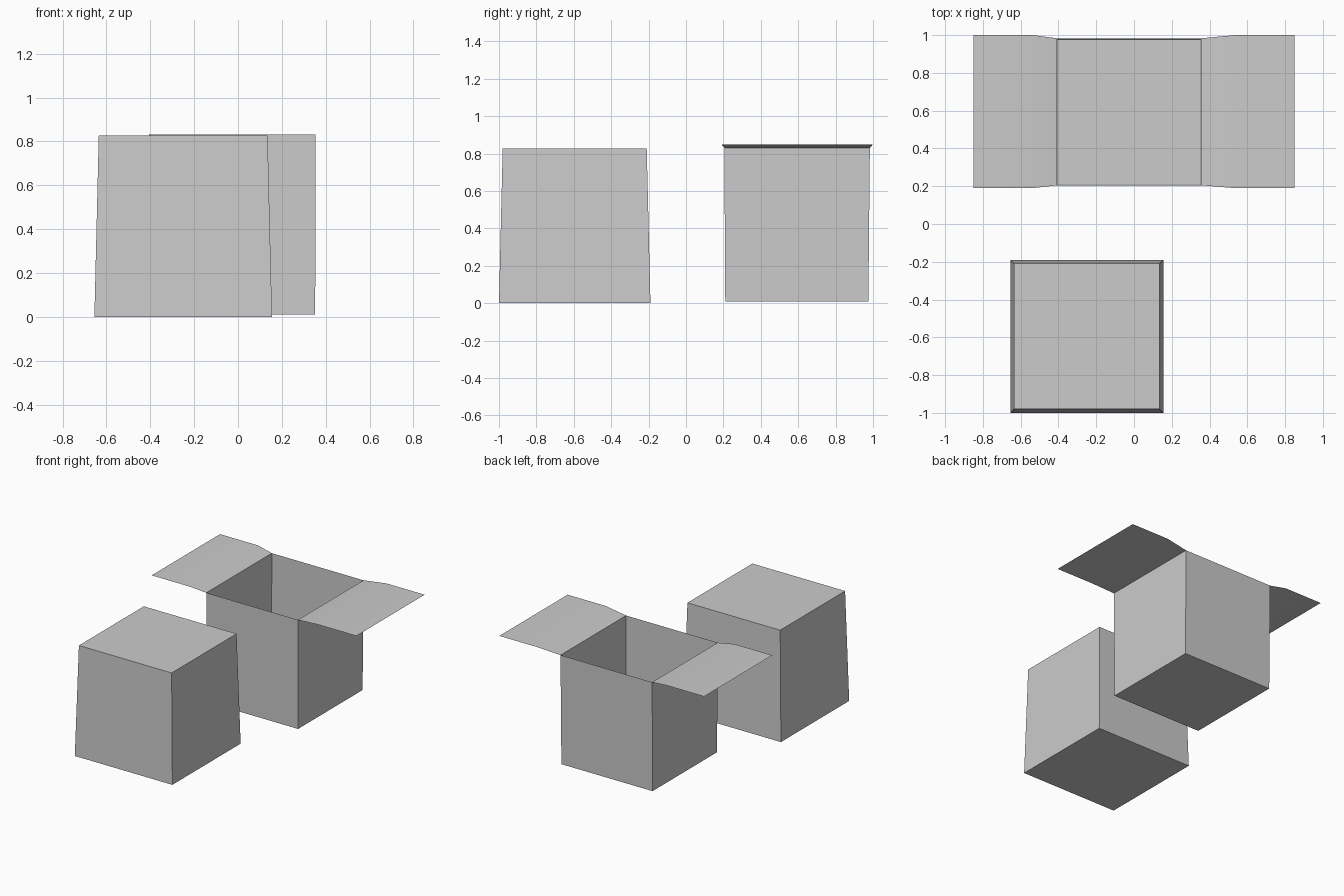
import bpy, bmesh

if "Cube" in bpy.data.objects:
    bpy.data.objects.remove(bpy.data.objects["Cube"])


def finish(name, bm):
    mesh = bpy.data.meshes.new(name)
    bm.to_mesh(mesh)
    bm.free()
    obj = bpy.data.objects.new(name, mesh)
    bpy.context.collection.objects.link(obj)
    return obj


def tapered_box(name, bottom, top, z0, z1, closed):
    """bottom / top are (x0, x1, y0, y1) rectangles."""
    bm = bmesh.new()

    def ring(r, z):
        return [bm.verts.new((r[i], r[j], z)) for i, j in ((0, 2), (1, 2), (1, 3), (0, 3))]

    lo, hi = ring(bottom, z0), ring(top, z1)
    bm.faces.new(lo[::-1])
    if closed:
        bm.faces.new(hi)
    for i in range(4):
        k = (i + 1) % 4
        bm.faces.new((lo[i], lo[k], hi[k], hi[i]))
    return finish(name, bm)


def flap(name, profile):
    """Sheet swept along y; profile rows are (x, z, y0, y1)."""
    bm = bmesh.new()
    rows = [(bm.verts.new((x, y0, z)), bm.verts.new((x, y1, z))) for x, z, y0, y1 in profile]
    for a, b in zip(rows, rows[1:]):
        f = bm.faces.new((a[0], b[0], b[1], a[1]))
        f.normal_update()
        if f.normal.z < 0:
            f.normal_flip()
    for f in bm.faces:
        f.smooth = True
    return finish(name, bm)


# closed carton, slightly narrower at the top
tapered_box("closed_box", (-0.655, 0.155, -1.0, -0.19),
            (-0.635, 0.135, -0.98, -0.21), 0.0, 0.827, True)

# open carton: thin walls, no lid
tapered_box("open_box", (-0.405, 0.352, 0.21, 0.975),
            (-0.407, 0.354, 0.205, 0.983), 0.01, 0.831, False)

# two folded-out flaps: short rise at the hinge, then flat
for name, hinge, side in (("left_flap", -0.407, -1), ("right_flap", 0.354, 1)):
    flap(name, [(hinge, 0.831, 0.205, 0.983),
                (side * 0.535, 0.849, 0.19, 1.0),
                (side * 0.85, 0.849, 0.19, 1.0)])
